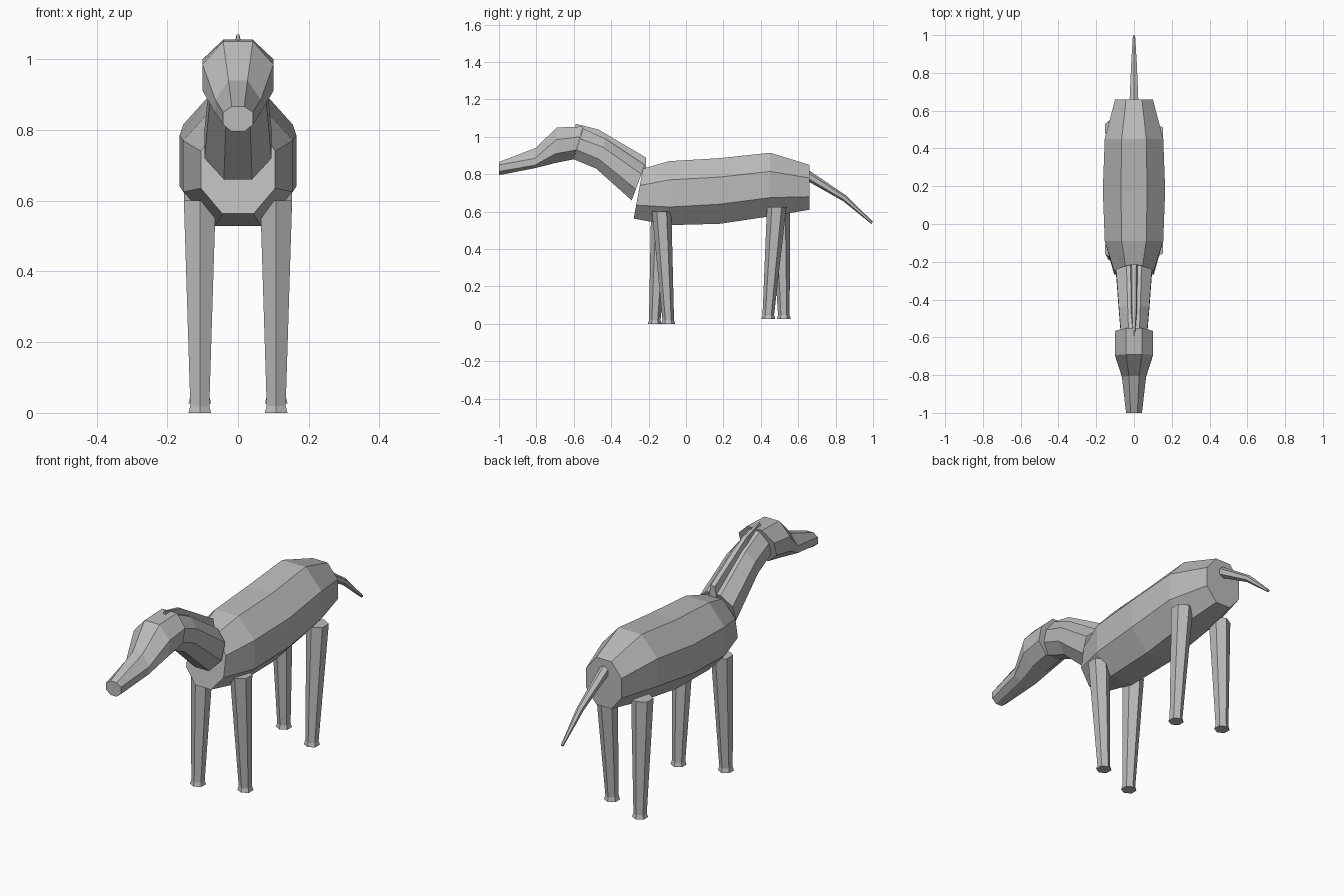
import bpy, bmesh
from math import sin, cos, pi
from mathutils import Vector

if "Cube" in bpy.data.objects:
    bpy.data.objects.remove(bpy.data.objects["Cube"])

grey = bpy.data.materials.new("plain grey")
grey.use_nodes = True
COLOUR = (0.5, 0.5, 0.5, 1)
grey.diffuse_color = COLOUR
grey.node_tree.nodes["Principled BSDF"].inputs["Base Color"].default_value = COLOUR


def loft(name, rings):
    """Skin a list of equal-length rings and cap both ends."""
    bm = bmesh.new()
    loops = [[bm.verts.new(p) for p in ring] for ring in rings]
    n = len(loops[0])
    for a, b in zip(loops, loops[1:]):
        for i in range(n):
            j = (i + 1) % n
            bm.faces.new((a[i], a[j], b[j], b[i]))
    bm.faces.new(loops[0])
    bm.faces.new(loops[-1])
    bmesh.ops.recalc_face_normals(bm, faces=bm.faces)
    mesh = bpy.data.meshes.new(name)
    bm.to_mesh(mesh)
    bm.free()
    mesh.materials.append(grey)
    obj = bpy.data.objects.new(name, mesh)
    bpy.context.collection.objects.link(obj)
    return obj


def octagon(y_top, y_bottom, top, upper, lower, bottom, side, flat=0.42):
    """Symmetric eight-sided section, leaning from y_top down to y_bottom."""
    half = []
    for z, w in ((top, side * flat), (upper, side), (lower, side), (bottom, side * flat)):
        t = (top - z) / (top - bottom)
        half.append((w, y_top + (y_bottom - y_top) * t, z))
    return half + [(-x, y, z) for x, y, z in reversed(half)]


# Barrel-shaped body
loft("body", [octagon(*s) for s in (
    (-0.23, -0.28, 0.83, 0.74, 0.635, 0.563, 0.105),
    (-0.09, -0.09, 0.87, 0.77, 0.625, 0.528, 0.155),
    (0.18, 0.18, 0.886, 0.785, 0.64, 0.535, 0.165),
    (0.45, 0.45, 0.915, 0.815, 0.675, 0.575, 0.155),
    (0.66, 0.66, 0.85, 0.78, 0.68, 0.61, 0.10))])

# Neck rising forward into the skull
loft("neck", [octagon(*s) for s in (
    (-0.22, -0.29, 0.85, 0.80, 0.72, 0.66, 0.095),
    (-0.43, -0.48, 0.99, 0.945, 0.88, 0.83, 0.08),
    (-0.55, -0.60, 1.045, 0.99, 0.93, 0.88, 0.07))])

# Head tapering to a blunt muzzle
loft("head", [octagon(*s) for s in (
    (-0.55, -0.60, 1.055, 1.0, 0.93, 0.88, 0.10),
    (-0.69, -0.70, 1.05, 0.985, 0.91, 0.86, 0.10),
    (-0.805, -0.81, 0.94, 0.885, 0.848, 0.832, 0.064),
    (-1.0, -1.0, 0.866, 0.85, 0.815, 0.795, 0.042))])


def strip(y, top, bottom, w):
    return [(w, y, bottom), (w * 0.5, y, top), (-w * 0.5, y, top), (-w, y, bottom)]


# Mane ridge along the back of the neck
loft("mane", [strip(*s) for s in (
    (-0.215, 0.89, 0.82, 0.024),
    (-0.47, 1.04, 0.97, 0.021),
    (-0.59, 1.07, 1.03, 0.008))])


def hexagon(x, y, z, r):
    return [(x + r * sin(i * pi / 3), y + r * cos(i * pi / 3), z) for i in range(6)]


# Tail hanging behind the rump
def tail_ring(y, z, r):
    tilt = Vector((0, 0.6, 0.8))
    return [Vector((r * sin(i * pi / 3), y, z)) + tilt * r * cos(i * pi / 3) for i in range(6)]


loft("tail", [tail_ring(*s) for s in (
    (0.64, 0.80, 0.027), (0.85, 0.67, 0.017), (0.995, 0.54, 0.007))])

# Tapered legs with slightly flared feet: side, top y, foot y, top z, foot z
for name, x, y0, y1, z0, z1 in (
        ("front_left_leg", 0.108, -0.13, -0.095, 0.60, 0.0),
        ("front_right_leg", -0.108, -0.135, -0.167, 0.60, 0.0),
        ("back_left_leg", 0.108, 0.485, 0.44, 0.625, 0.027),
        ("back_right_leg", -0.108, 0.505, 0.523, 0.625, 0.027)):
    loft(name, [
        hexagon(x, y0, z0, 0.052),
        hexagon(x, y1, z1 + 0.02, 0.031),
        hexagon(x, y1, z1, 0.037)])
